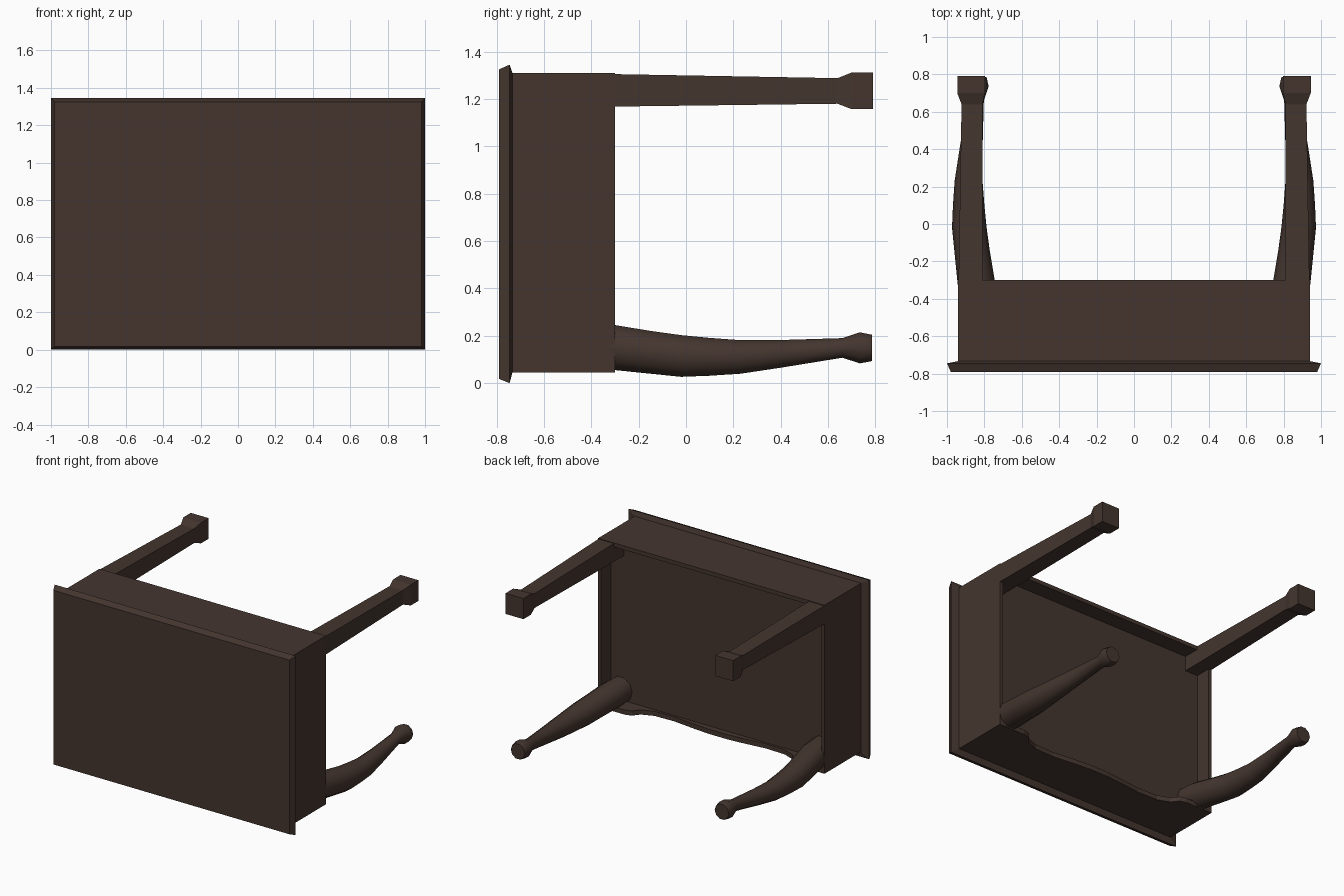
import bpy, bmesh, math

if "Cube" in bpy.data.objects:
    bpy.data.objects.remove(bpy.data.objects["Cube"])

wood = bpy.data.materials.new("dark brown wood")
wood.diffuse_color = (0.058, 0.036, 0.028, 1)
wood.use_nodes = True
wood.node_tree.nodes["Principled BSDF"].inputs["Base Color"].default_value = wood.diffuse_color


def loft(name, rings, smooth=False):
    """Skin a list of equal-length point rings and cap both ends."""
    bm = bmesh.new()
    loops = [[bm.verts.new(p) for p in ring] for ring in rings]
    n = len(loops[0])
    for a, b in zip(loops, loops[1:]):
        for i in range(n):
            j = (i + 1) % n
            bm.faces.new((a[i], a[j], b[j], b[i]))
    bm.faces.new(loops[0])
    bm.faces.new(loops[-1])
    bmesh.ops.recalc_face_normals(bm, faces=bm.faces)
    me = bpy.data.meshes.new(name)
    bm.to_mesh(me)
    bm.free()
    me.materials.append(wood)
    ob = bpy.data.objects.new(name, me)
    bpy.context.collection.objects.link(ob)
    if smooth:
        bpy.ops.object.select_all(action='DESELECT')
        ob.select_set(True)
        bpy.context.view_layer.objects.active = ob
        bpy.ops.object.shade_smooth_by_angle(angle=math.radians(42))
    return ob


def rect(y, x0, x1, z0, z1):
    return [(x0, y, z0), (x1, y, z0), (x1, y, z1), (x0, y, z1)]


def oval(y, x0, x1, z0, z1, n=10):
    cx, cz, rx, rz = (x0 + x1) / 2, (z0 + z1) / 2, (x1 - x0) / 2, (z1 - z0) / 2
    return [(cx + rx * math.cos(math.tau * i / n), y, cz + rz * math.sin(math.tau * i / n))
            for i in range(n)]


# Table top with a flared rim, lying on its edge
loft("table_top", [rect(-0.79, -0.98, 0.98, 0.018, 1.325),
                   rect(-0.745, -1, 1, 0, 1.345),
                   rect(-0.733, -0.94, 0.94, 0.045, 1.31)])

# Recessed panel closing the frame
loft("under_panel", [rect(-0.735, -0.93, 0.93, 0.06, 1.3),
                     rect(-0.42, -0.93, 0.93, 0.06, 1.3)])

# Straight aprons: back and both sides
loft("back_apron", [rect(y, -0.94, 0.94, 1.28, 1.31) for y in (-0.735, -0.3)])
for s in (-1, 1):
    loft("side_apron", [rect(y, s * 0.915, s * 0.94, 0.045, 1.31) for y in (-0.735, -0.3)])

# Front apron with a scalloped lower edge
half = [(0.94, -0.3), (0.72, -0.3), (0.67, -0.315), (0.63, -0.365), (0.54, -0.4),
        (0.38, -0.405), (0.2, -0.385), (0.08, -0.375)]
edge = half + [(-x, y) for x, y in reversed(half)]
outline = [(0.94, -0.735)] + edge + [(-0.94, -0.735)]
loft("front_apron", [[(x, y, z) for x, y in outline] for z in (0.045, 0.08)])

# Back legs: square, tapered, with block feet
back = [(-0.43, 0.81, 0.935, 1.168, 1.305), (-0.3, 0.81, 0.938, 1.168, 1.305),
        (0.64, 0.81, 0.922, 1.18, 1.288), (0.70, 0.797, 0.945, 1.157, 1.312),
        (0.79, 0.797, 0.945, 1.157, 1.312)]
# Front legs: curved and round, bowing toward the outer corner (y, near z, far z)
front = [(-0.43, 0.065, 0.255), (-0.3, 0.05, 0.25), (-0.15, 0.035, 0.225), (-0.02, 0.022, 0.207),
         (0.1, 0.027, 0.195), (0.23, 0.036, 0.185), (0.4, 0.062, 0.185), (0.66, 0.105, 0.192),
         (0.735, 0.08, 0.218), (0.785, 0.09, 0.207)]
for s in (-1, 1):
    loft("back_leg", [rect(y, s * a, s * b, c, d) for y, a, b, c, d in back])
    loft("front_leg", [oval(y, s * (0.995 - b), s * (0.995 - a), a, b) for y, a, b in front], True)
